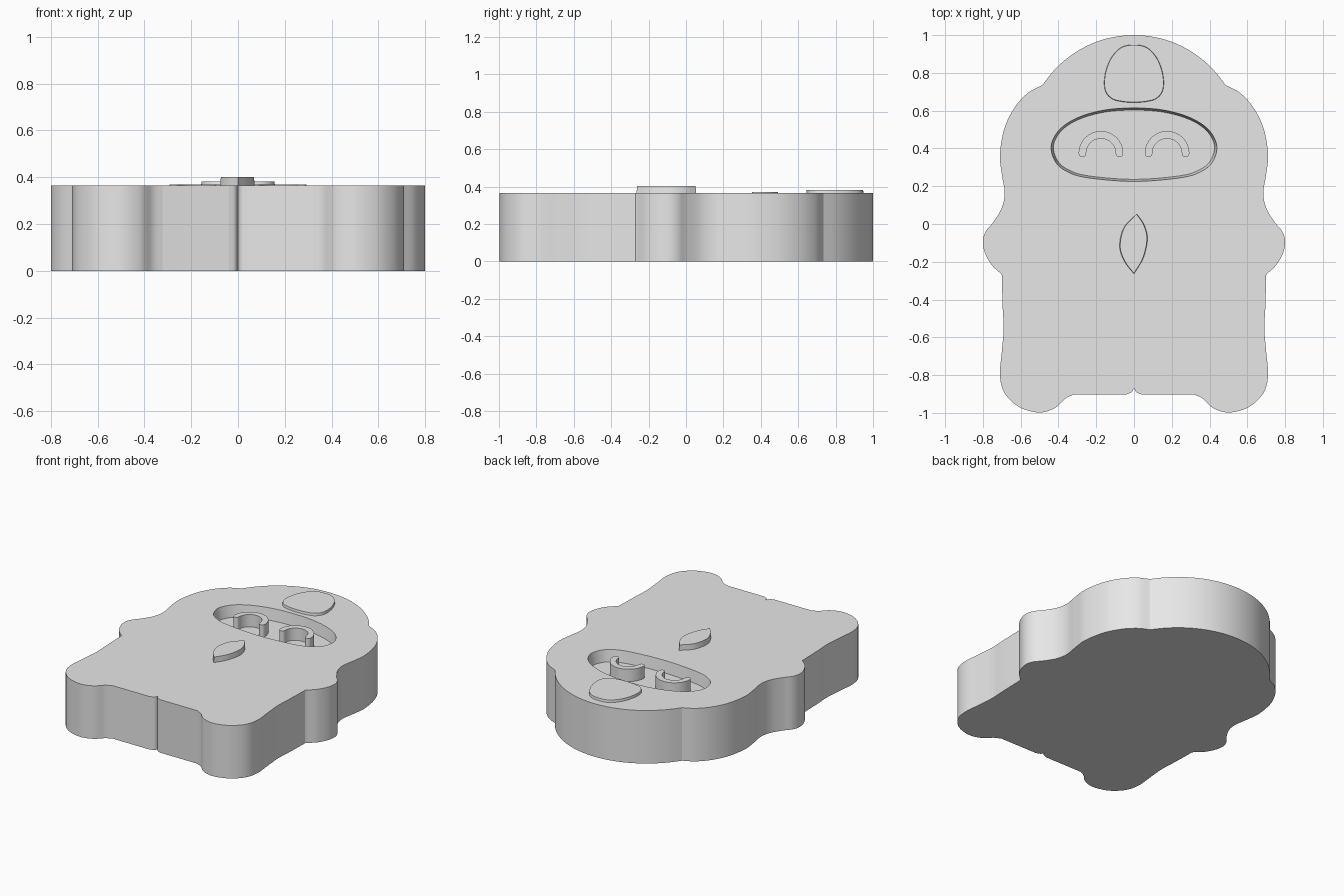
import bpy, bmesh
from math import sin, cos, pi, radians
from mathutils import Vector

if "Cube" in bpy.data.objects:
    bpy.data.objects.remove(bpy.data.objects["Cube"], do_unlink=True)

grey = bpy.data.materials.new("light grey")
grey.use_nodes = True
grey.diffuse_color = (0.8, 0.8, 0.8, 1)
grey.node_tree.nodes["Principled BSDF"].inputs["Base Color"].default_value = (0.8, 0.8, 0.8, 1)

BODY_TOP = 0.365
FLOOR = 0.285


def smooth_path(pts, steps=8, start=None, end=None):
    """Catmull-Rom through the points; start and end guide the end tangents."""
    p = [Vector(q) for q in pts]
    p = [Vector(start) if start else 2 * p[0] - p[1]] + p
    p.append(Vector(end) if end else 2 * p[-1] - p[-2])
    out = []
    for a, b, c, d in zip(p, p[1:], p[2:], p[3:]):
        for i in range(steps):
            t = i / steps
            out.append(0.5 * (2 * b + (c - a) * t + (2 * a - 5 * b + 4 * c - d) * t * t
                              + (3 * b - a - 3 * c + d) * t ** 3))
    return out + [p[-2]]


def mirrored(half):
    """Closes a right half outline running from the top centre to the bottom centre."""
    return half + [Vector((-v.x, v.y)) for v in reversed(half[1:-1])]


def smooth_half(pts):
    flip = lambda q: (-q[0], q[1])
    return mirrored(smooth_path(pts, start=flip(pts[1]), end=flip(pts[-2])))


def slab(name, outline, z0, z1, top_scale=(1, 1)):
    """Extrudes an outline, with the top scaled about its middle for draft."""
    xs, ys = [v.x for v in outline], [v.y for v in outline]
    mx, my = (min(xs) + max(xs)) / 2, (min(ys) + max(ys)) / 2
    bm = bmesh.new()
    low = [bm.verts.new((v.x, v.y, z0)) for v in outline]
    high = [bm.verts.new((mx + (v.x - mx) * top_scale[0],
                          my + (v.y - my) * top_scale[1], z1)) for v in outline]
    bm.faces.new(low)
    bm.faces.new(high)
    n = len(low)
    for i in range(n):
        j = (i + 1) % n
        bm.faces.new((low[i], low[j], high[j], high[i]))
    bmesh.ops.recalc_face_normals(bm, faces=bm.faces)
    mesh = bpy.data.meshes.new(name)
    bm.to_mesh(mesh)
    bm.free()
    mesh.materials.append(grey)
    obj = bpy.data.objects.new(name, mesh)
    bpy.context.collection.objects.link(obj)
    return obj


def select(obj):
    bpy.ops.object.select_all(action='DESELECT')
    obj.select_set(True)
    bpy.context.view_layer.objects.active = obj


# Body outline: crown, cheek and arm, leg and foot, notch between the feet
crown = [Vector((0.573 * sin(a), 0.427 + 0.573 * cos(a)))
         for a in (radians(57) * i / 24 for i in range(25))]
cheek_arm = smooth_path([(0.485, 0.735), (0.56, 0.695), (0.63, 0.62), (0.685, 0.51),
                         (0.71, 0.37), (0.70, 0.265), (0.685, 0.165), (0.70, 0.085),
                         (0.745, 0.01), (0.785, -0.04), (0.80, -0.09), (0.79, -0.15),
                         (0.755, -0.215), (0.705, -0.263)])
leg_foot = smooth_path([(0.70, -0.27), (0.695, -0.45), (0.69, -0.55), (0.70, -0.68),
                        (0.71, -0.8), (0.685, -0.895), (0.61, -0.968), (0.505, -0.998),
                        (0.42, -0.975), (0.365, -0.925), (0.32, -0.903)])
notch = smooth_path([(0.04, -0.903), (0.012, -0.89), (0, -0.868)])
body = slab("body", mirrored(crown[:-1] + cheek_arm + leg_foot + notch), 0, BODY_TOP)

# Recessed face window
window = smooth_half([(0, 0.615), (0.15, 0.605), (0.29, 0.567), (0.39, 0.505),
                      (0.438, 0.42), (0.42, 0.335), (0.36, 0.28), (0.25, 0.245), (0, 0.225)])
window = [Vector((v.x * 0.97, 0.417 + (v.y - 0.417) * 0.94)) for v in window]
cutter = slab("face_cutter", window, FLOOR, BODY_TOP + 0.08, (1.06, 1.12))
cutter.hide_render = True
select(body)
cut = body.modifiers.new("face_recess", 'BOOLEAN')
cut.operation = 'DIFFERENCE'
cut.solver = 'EXACT'
cut.object = cutter
bpy.ops.object.modifier_apply(modifier=cut.name)
bpy.data.objects.remove(cutter, do_unlink=True)

# Raised forehead patch
parts = [body]
patch = smooth_half([(0, 0.95), (0.07, 0.935), (0.125, 0.875), (0.155, 0.79),
                     (0.155, 0.71), (0.12, 0.663), (0.06, 0.646), (0, 0.642)])
parts.append(slab("forehead_patch", patch, BODY_TOP - 0.01, 0.382, (0.98, 0.98)))

# Leaf on the chest
tip, base = (0.015, 0.055), (0, -0.265)
right = smooth_path([tip, (0.055, -0.005), (0.072, -0.08), (0.05, -0.18), base])
left = smooth_path([base, (-0.05, -0.2), (-0.077, -0.12), (-0.055, -0.02), tip])
parts.append(slab("chest_leaf", right[:-1] + left[:-1], BODY_TOP - 0.01, 0.402, (0.95, 0.98)))

# Arched smiling eyes with rounded ends
R, W = 0.098, 0.02


def arc(cx, cy, r, a0, a1, steps):
    return [Vector((cx + r * cos(a0 + (a1 - a0) * i / steps),
                    cy + r * sin(a0 + (a1 - a0) * i / steps))) for i in range(steps + 1)]


for name, cx in (("left_eye", 0.175), ("right_eye", -0.175)):
    cy = 0.374
    eye = (arc(cx, cy, R + W, 0, pi, 28) + arc(cx - R, cy, W, pi, 2 * pi, 10)[1:]
           + arc(cx, cy, R - W, pi, 0, 28)[1:] + arc(cx + R, cy, W, pi, 2 * pi, 10)[1:-1])
    parts.append(slab(name, eye, FLOOR - 0.01, 0.37))

for part in parts:
    select(part)
    bpy.ops.object.shade_smooth_by_angle(angle=radians(25))
